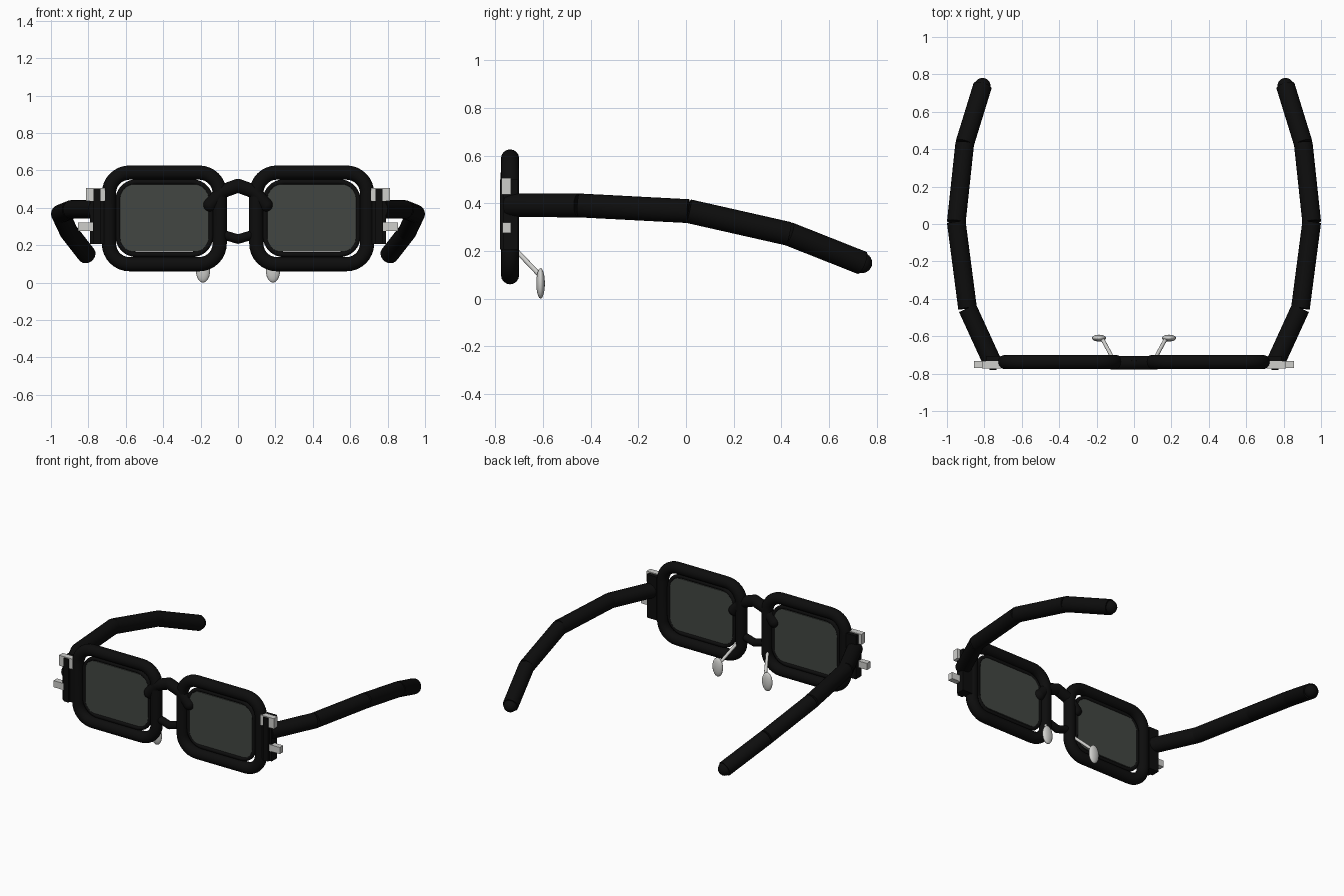
import bpy, bmesh, math
from mathutils import Vector, Matrix

if "Cube" in bpy.data.objects:
    bpy.data.objects.remove(bpy.data.objects["Cube"])

def material(name, rgb):
    m = bpy.data.materials.new(name)
    m.diffuse_color = (*rgb, 1)
    m.use_nodes = True
    m.node_tree.nodes["Principled BSDF"].inputs["Base Color"].default_value = m.diffuse_color
    return m

BLACK = material("black frame", (0.004, 0.004, 0.004))
SILVER = material("silver metal", (0.62, 0.62, 0.60))
GLASS = material("smoky lens", (0.055, 0.062, 0.055))

def finish(bm, name, mat):
    bmesh.ops.recalc_face_normals(bm, faces=bm.faces)
    me = bpy.data.meshes.new(name)
    bm.to_mesh(me)
    bm.free()
    ob = bpy.data.objects.new(name, me)
    bpy.context.collection.objects.link(ob)
    me.materials.append(mat)
    bpy.context.view_layer.objects.active = ob
    ob.select_set(True)
    bpy.ops.object.shade_smooth_by_angle(angle=math.radians(40))
    ob.select_set(False)
    return ob

def add_rod(bm, a, b, r, sides=20):
    a, b = Vector(a), Vector(b)
    d = b - a
    mat = Matrix.Translation((a + b) / 2) @ d.to_track_quat('Z', 'Y').to_matrix().to_4x4()
    bmesh.ops.create_cone(bm, cap_ends=True, segments=sides, radius1=r, radius2=r,
                          depth=d.length, matrix=mat)

def add_ball(bm, c, radii):
    mat = Matrix.Translation(c) @ Matrix.Diagonal((*radii, 1))
    bmesh.ops.create_uvsphere(bm, u_segments=20, v_segments=12, radius=1, matrix=mat)

def box(name, lo, hi, mat):
    bm = bmesh.new()
    lo, hi = Vector(lo), Vector(hi)
    bmesh.ops.create_cube(bm, size=1, matrix=Matrix.Translation((lo + hi) / 2)
                          @ Matrix.Diagonal((*(hi - lo), 1)))
    return finish(bm, name, mat)

def rounded_rect(x0, x1, z0, z1, r, y, steps=8):
    pts = []
    corners = ((x1 - r, z1 - r), (x0 + r, z1 - r), (x0 + r, z0 + r), (x1 - r, z0 + r))
    for q, (cx, cz) in enumerate(corners):
        for i in range(steps + 1):
            t = math.pi / 2 * (q + i / steps)
            pts.append(Vector((cx + r * math.cos(t), y, cz + r * math.sin(t))))
    return pts

def ring(name, pts, r, mat, sides=16):
    # closed tube swept around a loop lying in the xz plane
    bm = bmesh.new()
    n = len(pts)
    loops = []
    for i, p in enumerate(pts):
        t = (pts[(i + 1) % n] - pts[i - 1]).normalized()
        out = Vector((t.z, 0, -t.x))
        loops.append([bm.verts.new(p + out * r * math.cos(a) + Vector((0, r * math.sin(a), 0)))
                      for a in (2 * math.pi * k / sides for k in range(sides))])
    for i in range(n):
        A, B = loops[i], loops[(i + 1) % n]
        for k in range(sides):
            m = (k + 1) % sides
            bm.faces.new((A[k], A[m], B[m], B[k]))
    return finish(bm, name, mat)

Y = -0.738
for s, side in ((1, "right"), (-1, "left")):
    def mx(a, b):
        return (a, b) if s > 0 else (-b, -a)

    # rim, thin inner ring and lens
    x0, x1 = mx(0.098, 0.69)
    ring(side + "_rim", rounded_rect(x0, x1, 0.098, 0.588, 0.11, Y), 0.038, BLACK)
    x0, x1 = mx(0.146, 0.642)
    ring(side + "_inner_rim", rounded_rect(x0, x1, 0.150, 0.538, 0.10, Y), 0.014, BLACK, 10)
    x0, x1 = mx(0.158, 0.630)
    bm = bmesh.new()
    face = bm.faces.new([bm.verts.new(p) for p in
                         rounded_rect(x0, x1, 0.166, 0.524, 0.07, Y - 0.01)])
    ext = bmesh.ops.extrude_face_region(bm, geom=[face], use_keep_orig=True)
    bmesh.ops.translate(bm, vec=(0, 0.02, 0),
                        verts=[v for v in ext["geom"] if isinstance(v, bmesh.types.BMVert)])
    finish(bm, side + "_lens", GLASS)

    # hinge block, barrel and silver plates
    def hbox(name, x, y, z, mat):
        a, b = mx(*x)
        box(side + name, (a, y[0], z[0]), (b, y[1], z[1]), mat)
    hbox("_hinge_block", (0.715, 0.79), (-0.765, -0.705), (0.205, 0.50), BLACK)
    hbox("_hinge_cover", (0.735, 0.773), (-0.78, -0.74), (0.205, 0.50), BLACK)
    hbox("_upper_hinge_plate", (0.71, 0.812), (-0.773, -0.733), (0.436, 0.506), SILVER)
    hbox("_lower_hinge_plate", (0.775, 0.855), (-0.77, -0.733), (0.275, 0.32), SILVER)

    # temple arm made of straight rods with a round tip
    path = [(0.755, -0.745, 0.392), (0.89, -0.45, 0.391), (0.95, 0.01, 0.367),
            (0.905, 0.43, 0.272), (0.81, 0.738, 0.15)]
    path = [(s * x, y, z) for x, y, z in path]
    bm = bmesh.new()
    for a, b in zip(path, path[1:]):
        add_rod(bm, a, b, 0.05)
    add_ball(bm, path[-1], (0.043, 0.043, 0.043))
    finish(bm, side + "_temple", BLACK)

    # nose pad and its wire
    bm = bmesh.new()
    add_rod(bm, (s * 0.115, -0.715, 0.205), (s * 0.172, -0.61, 0.095), 0.01, 12)
    finish(bm, side + "_nose_pad_wire", SILVER)
    bm = bmesh.new()
    add_ball(bm, (s * 0.187, -0.61, 0.064), (0.038, 0.018, 0.064))
    finish(bm, side + "_nose_pad", SILVER)

# bridge: upper arch and lower bar
def bridge(name, half, r):
    bm = bmesh.new()
    pts = [(-x, y, z) for x, y, z in half] + [(x, y, z) for x, y, z in half[-2::-1]]
    for a, b in zip(pts, pts[1:]):
        add_rod(bm, a, b, r)
    for p in pts:
        add_ball(bm, p, (r, r, r))
    finish(bm, name, BLACK)

bridge("upper_bridge", [(0.15, Y, 0.415), (0.085, -0.742, 0.487), (0, -0.742, 0.518)], 0.037)
bridge("lower_bridge", [(0.10, Y, 0.262), (0, -0.74, 0.232)], 0.025)
